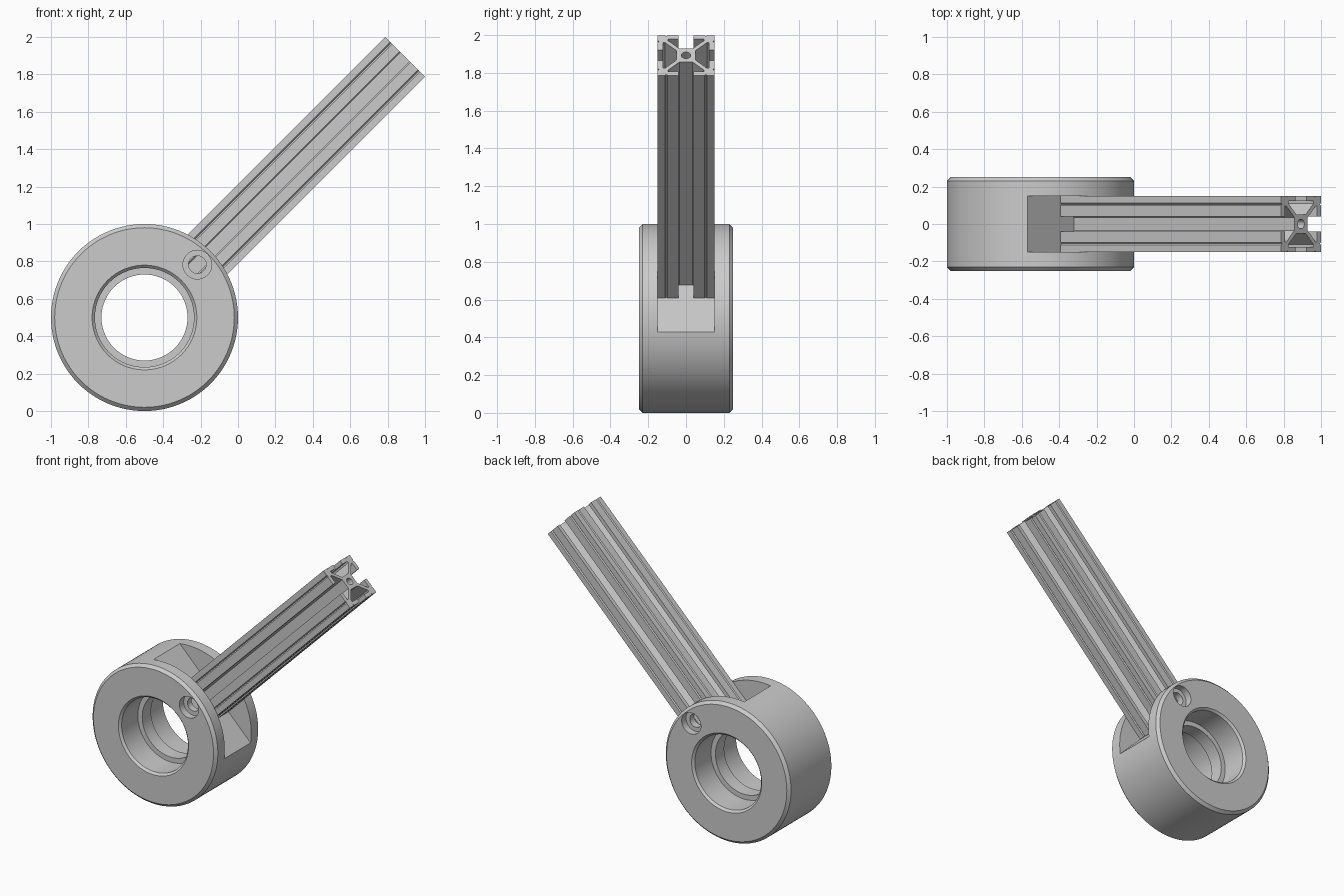
import bpy, bmesh, math
from mathutils import Matrix, Vector

if "Cube" in bpy.data.objects:
    bpy.data.objects.remove(bpy.data.objects["Cube"])

CENTRE = Vector((-0.5, 0, 0.5))
S = math.sqrt(0.5)
AXIS = Vector((S, 0, S))            # direction of the arm
TILT = Matrix.Rotation(math.radians(45), 4, 'Y')


def mesh_object(name, bm):
    bmesh.ops.recalc_face_normals(bm, faces=bm.faces)
    me = bpy.data.meshes.new(name)
    bm.to_mesh(me)
    bm.free()
    ob = bpy.data.objects.new(name, me)
    bpy.context.collection.objects.link(ob)
    return ob


def lathe(name, profile, steps):
    """Spin a closed (radius, y) outline around the y axis."""
    bm = bmesh.new()
    rings = []
    for i in range(steps):
        a = 2 * math.pi * i / steps
        rings.append([bm.verts.new((r * math.cos(a), y, r * math.sin(a))) for r, y in profile])
    n = len(profile)
    for i in range(steps):
        a, b = rings[i], rings[(i + 1) % steps]
        for j in range(n):
            k = (j + 1) % n
            bm.faces.new((a[j], a[k], b[k], b[j]))
    return mesh_object(name, bm)


def cut(target, bm, name):
    cutter = mesh_object(name, bm)
    cutter.hide_render = True
    mod = target.modifiers.new(name, 'BOOLEAN')
    mod.operation = 'DIFFERENCE'
    mod.solver = 'EXACT'
    mod.object = cutter
    bpy.context.view_layer.objects.active = target
    bpy.ops.object.modifier_apply(modifier=name)
    bpy.data.objects.remove(cutter)


def rod_cutter(radius, y0, y1):
    bm = bmesh.new()
    m = Matrix.Translation(CENTRE + AXIS * 0.40 + Vector((0, (y0 + y1) / 2, 0)))
    bmesh.ops.create_cone(bm, cap_ends=True, segments=32, radius1=radius, radius2=radius,
                          depth=y1 - y0, matrix=m @ Matrix.Rotation(math.pi / 2, 4, 'X'))
    return bm


# Hub ring with chamfered rims and two bearing seats around a central lip
half = [(0.23, 0.05), (0.265, 0.05), (0.265, 0.235), (0.28, 0.25), (0.48, 0.25), (0.5, 0.23)]
hub = lathe("hub_ring", half + [(r, -y) for r, y in reversed(half)], 96)
hub.data.transform(Matrix.Translation(CENTRE))

# Flat-bottomed pocket for the arm
bm = bmesh.new()
bmesh.ops.create_cube(bm, size=1, matrix=Matrix.Translation(CENTRE + AXIS * 0.55) @ TILT
                      @ Matrix.Diagonal((1.2, 0.302, 0.5, 1)))
cut(hub, bm, "pocket")

# Bolt hole through both cheeks, counterbored on each side
cut(hub, rod_cutter(0.047, -0.4, 0.4), "bolt_hole")
for y0, y1 in ((-0.4, -0.2), (0.2, 0.4)):
    cut(hub, rod_cutter(0.077, y0, y1), "counterbore")

# T-slot arm: a quarter of the section repeated four times
quarter = [(0.15, 0.15), (0.112, 0.15), (0.105, 0.143), (0.098, 0.15), (0.04, 0.15),
           (0.04, 0.122), (0.095, 0.122), (0.095, 0.110), (0.035, 0.05)]
side = quarter + [(-x, y) for x, y in reversed(quarter[1:])]
outline = []
for k in range(4):
    c, s = math.cos(k * math.pi / 2), math.sin(k * math.pi / 2)
    outline += [(x * c - y * s, x * s + y * c) for x, y in side]
bore = [(0.025 * math.cos(i * math.pi / 12), 0.025 * math.sin(i * math.pi / 12)) for i in range(24)]

START, END = 0.302, 1.97
cu = bpy.data.curves.new("slotted_arm", 'CURVE')
cu.dimensions = '2D'
cu.fill_mode = 'BOTH'
cu.extrude = (END - START) / 2
for pts in (outline, bore):
    sp = cu.splines.new('POLY')
    sp.points.add(len(pts) - 1)
    for p, (x, y) in zip(sp.points, pts):
        p.co = (x, y, 0, 1)
    sp.use_cyclic_u = True
arm = bpy.data.objects.new("slotted_arm", cu)
bpy.context.collection.objects.link(arm)
arm.matrix_world = Matrix.Translation(CENTRE + AXIS * (START + END) / 2) @ TILT
bpy.ops.object.select_all(action='DESELECT')
arm.select_set(True)
bpy.context.view_layer.objects.active = arm
bpy.ops.object.convert(target='MESH')

# Smooth round surfaces, keep edges crisp
hub.select_set(True)
bpy.ops.object.shade_smooth_by_angle(angle=math.radians(25))
